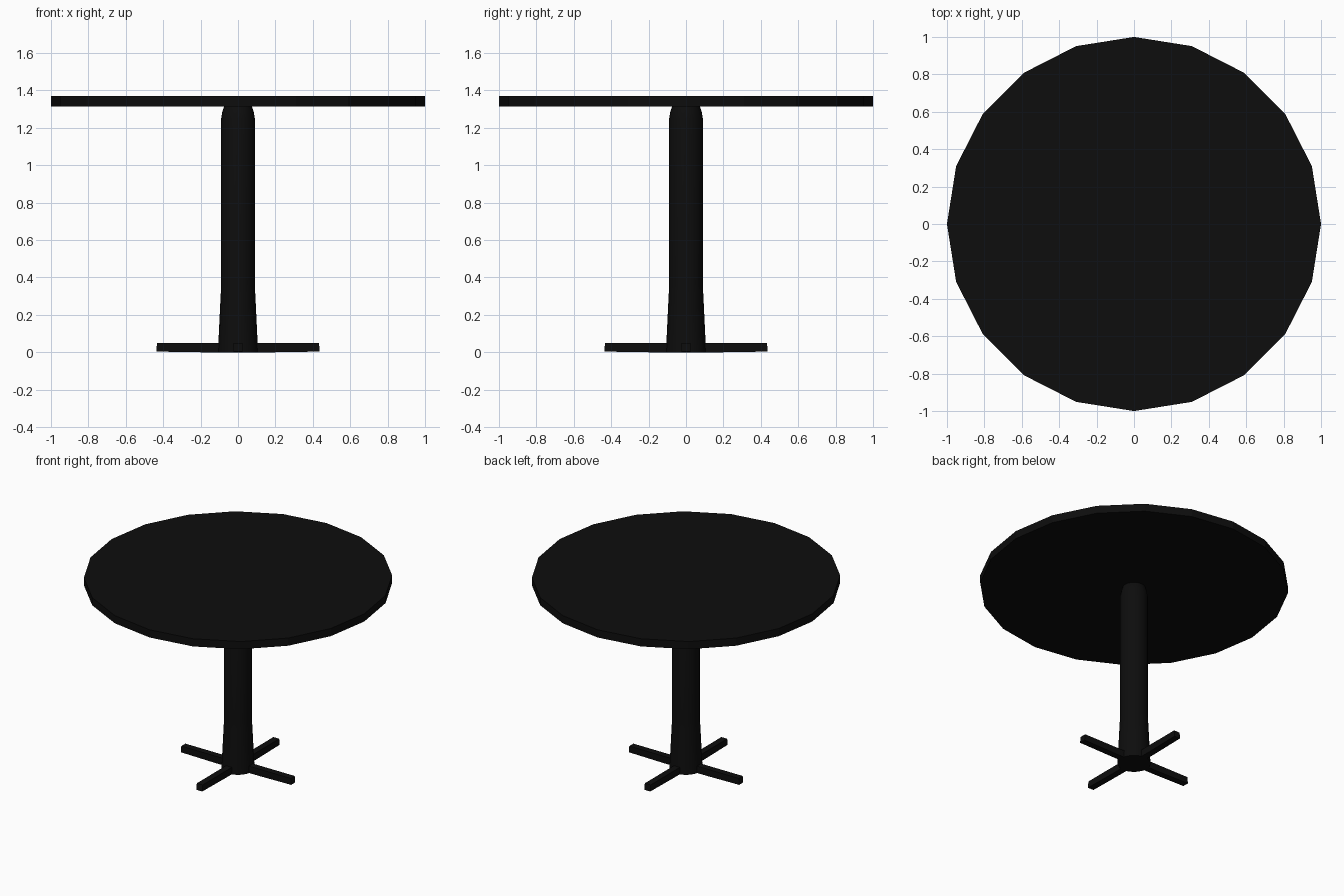
import bpy, bmesh, math
from mathutils import Matrix

if "Cube" in bpy.data.objects:
    bpy.data.objects.remove(bpy.data.objects["Cube"])

black = bpy.data.materials.new("black")
black.diffuse_color = (0.004, 0.004, 0.004, 1)
black.use_nodes = True
black.node_tree.nodes["Principled BSDF"].inputs["Base Color"].default_value = black.diffuse_color


def add_object(name, bm):
    bmesh.ops.recalc_face_normals(bm, faces=bm.faces)
    mesh = bpy.data.meshes.new(name)
    bm.to_mesh(mesh)
    bm.free()
    mesh.materials.append(black)
    obj = bpy.data.objects.new(name, mesh)
    bpy.context.collection.objects.link(obj)
    return obj


def lathe(name, profile, sides):
    """Closed solid of revolution from (radius, z) points."""
    bm = bmesh.new()
    rings = [[bm.verts.new((r * math.cos(2 * math.pi * i / sides),
                            r * math.sin(2 * math.pi * i / sides), z))
              for i in range(sides)] for r, z in profile]
    for a, b in zip(rings, rings[1:]):
        for i in range(sides):
            j = (i + 1) % sides
            bm.faces.new((a[i], a[j], b[j], b[i]))
    bm.faces.new(rings[0])
    bm.faces.new(rings[-1])
    return add_object(name, bm)


# Flat twenty-sided table top
lathe("table_top", [(1.0, 1.315), (1.0, 1.37)], 20)

# Column flaring at the foot, narrowing under the top
column = lathe("column", [(0.108, 0), (0.105, 0.05), (0.092, 0.32), (0.09, 0.36),
                          (0.09, 1.25), (0.084, 1.285), (0.074, 1.316)], 20)
bpy.context.view_layer.objects.active = column
column.select_set(True)
bpy.ops.object.shade_smooth_by_angle(angle=math.radians(40))

# Four foot bars, underside rising slightly to the tip
side = [(0.0, 0.0), (0.18, 0.0), (0.437, 0.004), (0.433, 0.049), (0.0, 0.049)]
for n, name in enumerate(("right", "back", "left", "front")):
    bm = bmesh.new()
    face = bm.faces.new([bm.verts.new((x, -0.023, z)) for x, z in side])
    ext = bmesh.ops.extrude_face_region(bm, geom=[face], use_keep_orig=True)
    verts = [v for v in ext["geom"] if isinstance(v, bmesh.types.BMVert)]
    bmesh.ops.translate(bm, verts=verts, vec=(0, 0.046, 0))
    bm.transform(Matrix.Rotation(n * math.pi / 2, 4, "Z"))
    add_object(name + "_foot", bm)
